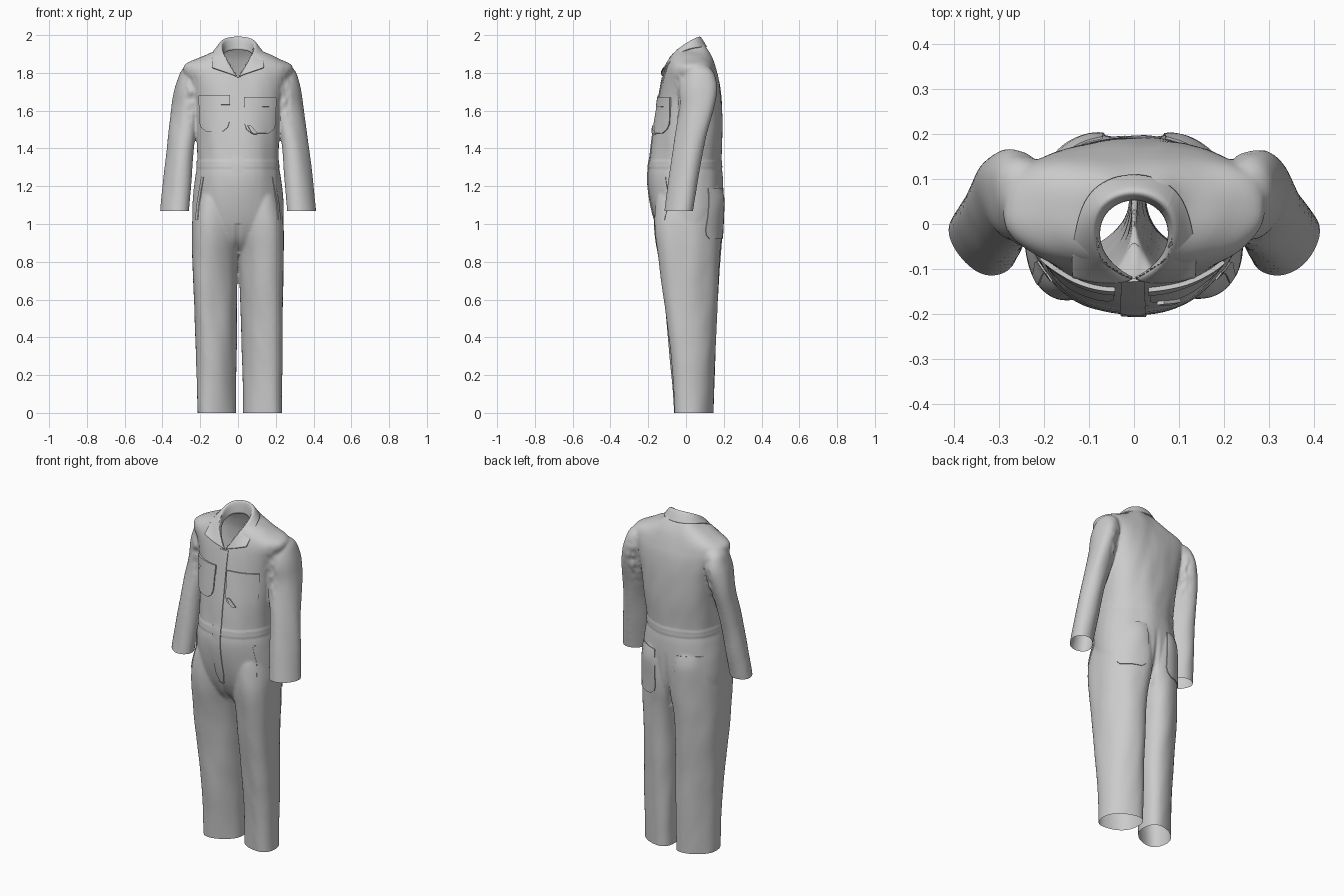
import bpy, bmesh, math
from mathutils import Vector, noise
from mathutils.bvhtree import BVHTree

if "Cube" in bpy.data.objects:
    bpy.data.objects.remove(bpy.data.objects["Cube"])


def link(name, bm, angle=40):
    me = bpy.data.meshes.new(name)
    bm.to_mesh(me)
    ob = bpy.data.objects.new(name, me)
    bpy.context.collection.objects.link(ob)
    bpy.ops.object.select_all(action='DESELECT')
    ob.select_set(True)
    bpy.context.view_layer.objects.active = ob
    bpy.ops.object.shade_smooth_by_angle(angle=math.radians(angle))
    return ob


def spline(rows, steps=5):
    """Catmull-Rom through tuples of any length."""
    out = []
    for i in range(len(rows) - 1):
        p0, p1, p2, p3 = rows[max(i - 1, 0)], rows[i], rows[i + 1], rows[min(i + 2, len(rows) - 1)]
        for s in range(steps):
            t = s / steps
            out.append([.5 * (2*b + (c - a)*t + (2*a - 5*b + 4*c - d)*t*t + (3*b - a - 3*c + d)*t**3)
                        for a, b, c, d in zip(p0, p1, p2, p3)])
    return out + [list(rows[-1])]


def loft(bm, rows, power, side=1, shear=0, n=48):
    """Closed solid from rows of (z, x0, x1, y0, y1) superellipse sections.
    power(z, back) sets squareness; shear twists the long axis outward."""
    rings = []
    for z, x0, x1, y0, y1 in spline(rows):
        ring = []
        hx, hy = (x1 - x0)/2, (y1 - y0)/2
        keep = hy / math.hypot(hy, shear*hx)
        for k in range(n):
            c, s = math.cos(2*math.pi*k/n), math.sin(2*math.pi*k/n)
            e = 2 / power(z, s > 0)
            ux = math.copysign(abs(c)**e, c) * hx
            uy = math.copysign(abs(s)**e, s) * hy
            ring.append(bm.verts.new((side*((x0 + x1)/2 + ux), (y0 + y1)/2 + (uy + shear*ux)*keep, z)))
        rings.append(ring)
    for a, b in zip(rings, rings[1:]):
        for k in range(n):
            bm.faces.new((a[k], a[(k+1) % n], b[(k+1) % n], b[k]))
    bm.faces.new(rings[0][::-1])
    bm.faces.new(rings[-1])


# Rough solids: torso, legs, sleeves
torso = [(.84, .1, -.03, .06), (.9, .2, -.105, .13), (.97, .23, -.145, .172), (1.05, .238, -.17, .19),
         (1.15, .233, -.189, .197), (1.25, .222, -.197, .192), (1.33, .212, -.188, .184),
         (1.5, .222, -.17, .19), (1.65, .235, -.147, .187), (1.75, .262, -.128, .176),
         (1.81, .287, -.112, .16), (1.845, .275, -.1, .148), (1.88, .2, -.09, .134),
         (1.92, .115, -.07, .112), (1.96, .07, -.04, .085)]
leg = [(-.03, .02, .22, -.058, .14), (.2, .018, .222, -.072, .146), (.5, .012, .232, -.102, .158),
       (.8, .004, .242, -.14, .175), (.95, -.02, .242, -.158, .188), (1.05, -.02, .234, -.16, .194),
       (1.15, .01, .21, -.15, .195), (1.22, .04, .17, -.12, .165)]
sleeve = [(1.03, .264, .416, -.12, .028), (1.2, .25, .398, -.096, .056), (1.4, .235, .375, -.068, .094),
          (1.6, .2, .352, -.04, .144), (1.7, .185, .336, -.044, .162), (1.76, .175, .32, -.037, .158),
          (1.81, .165, .3, -.018, .138), (1.835, .165, .27, .01, .11)]
bm = bmesh.new()
loft(bm, [(z, -w, w, a, b) for z, w, a, b in torso],
     lambda z, back: 2.1 + back*max(0, min(.8, (z - 1.3)*2)))
for side in (1, -1):
    loft(bm, leg, lambda z, back: 2.25, side, -.3)
    loft(bm, sleeve, lambda z, back: 1.8 + max(0, min(.3, z - 1.3)), side, .35)
bmesh.ops.recalc_face_normals(bm, faces=bm.faces)
for v in bm.verts:
    v.co.x += .01 * max(0, 1 - v.co.z/.86)
rough = link("rough_body", bm)
m = rough.modifiers.new("fuse", 'REMESH')
m.mode, m.voxel_size = 'VOXEL', .008
m = rough.modifiers.new("soften", 'SMOOTH')
m.factor, m.iterations = .5, 7

# Fused cloth shell with waistband and folds
bm = bmesh.new()
bm.from_object(rough, bpy.context.evaluated_depsgraph_get())
bpy.data.objects.remove(rough)
bm.normal_update()
moves = []
for v in bm.verts:
    x, y, z = v.co
    d = .002 + .006 * noise.noise(Vector((x*9, y*9, z*2.2)))
    d += .0025 * noise.noise(Vector((x*14 + z*4, y*10, z*5 + 5)))
    if abs(x) < .232 and 1.295 < z < 1.335:
        d += .003
    arm = max(0, 1 - abs(abs(x) - .25)/.04) * max(0, 1 - abs(z - 1.66)/.18)
    d += arm * (.012 * noise.noise(Vector((x*40, y*40, z*25))) - .004)
    # cleft down the seat and below the fly
    if abs(x) < .02 and .85 < z < 1.2:
        d -= (.012 if y > 0 else .008 * (z < 1)) * (1 - abs(x)/.02) * min(1, (1.2 - z)*6)
    moves.append(v.normal * d)
for v, d in zip(bm.verts, moves):
    v.co += d
bmesh.ops.recalc_face_normals(bm, faces=bm.faces)
tree = BVHTree.FromBMesh(bm)


def cut(height, test):
    verts = {v for v in bm.verts if test(v.co)}
    edges = [e for e in bm.edges if all(v in verts for v in e.verts)]
    faces = [f for f in bm.faces if all(v in verts for v in f.verts)]
    bmesh.ops.bisect_plane(bm, geom=list(verts) + edges + faces, plane_co=(0, 0, height),
                           plane_no=(0, 0, 1), clear_inner=True)


# Open hems, cuffs and neckline
cut(0, lambda c: c.z < .1)
cut(1.07, lambda c: abs(c.x) > .253 and 1.0 < c.z < 1.15)


def in_neck(c):
    hole = (c.x/.086)**2 + ((c.y + .01)/.085)**2 < 1 and c.z > 1.78
    vee = c.y < -.05 and c.z > 1.775 and abs(c.x) < (c.z - 1.775)*.6
    return hole or vee


bmesh.ops.delete(bm, geom=[f for f in bm.faces if in_neck(f.calc_center_median())], context='FACES')
link("coverall_body", bm, 60)


def patch(name, rows, thick, front=True, cols=14, per=5):
    """Raised cloth patch from rows of (z, left, right), draped on the body."""
    rows = [[p[k] + (q[k] - p[k])*s/per for k in range(3)]
            for p, q in zip(rows, rows[1:]) for s in range(per)] + [list(rows[-1])]
    rows = [rows[0]] + rows + [rows[-1]]
    us = [0] + [k/cols for k in range(cols + 1)] + [1]
    sy = -1 if front else 1
    pm = bmesh.new()
    grid = []
    for i, (z, a, b) in enumerate(rows):
        line = []
        for j, u in enumerate(us):
            x = a + (b - a)*u
            hit, normal = tree.ray_cast(Vector((x, sy, z)), Vector((0, -sy, 0)))[:2]
            edge = i in (0, len(rows) - 1) or j in (0, len(us) - 1)
            line.append(pm.verts.new(hit + normal*(-.002 if edge else thick)))
        grid.append(line)
    for p, q in zip(grid, grid[1:]):
        for j in range(len(us) - 1):
            pm.faces.new((p[j], p[j+1], q[j+1], q[j]))
    bmesh.ops.recalc_face_normals(pm, faces=pm.faces)
    link(name, pm, 45)


# Fly front
patch("button_placket", [(1.775, -.028, .022), (1.5, -.03, .025), (1.3, -.03, .025),
                         (1.06, -.02, .03), (1.0, 0, .02)], .005, cols=6, per=12)

# Chest pockets with flaps
patch("chest_pocket_right", [(1.67, -.2, -.045), (1.54, -.2, -.045), (1.51, -.19, -.055),
                             (1.49, -.165, -.08)], .007)
patch("chest_pocket_left", [(1.66, .035, .195), (1.53, .035, .195), (1.5, .045, .185),
                            (1.48, .07, .16)], .007)
patch("chest_flap_right", [(1.68, -.202, -.042), (1.63, -.202, -.042)], .01, per=3)
patch("chest_flap_left", [(1.67, .032, .196), (1.62, .032, .196)], .01, per=3)
patch("pocket_tab", [(1.52, .05, .065), (1.49, .065, .09), (1.475, .08, .1)], .015, cols=4)

# Hip pockets behind, slanted pocket welts in front
for side, word in ((1, "left"), (-1, "right")):
    def span(z, a, b):
        return (z, *sorted((side*a, side*b)))
    patch("back_pocket_" + word, [span(1.19, .07, .195), span(.97, .065, .215), span(.94, .075, .212),
                                  span(.92, .1, .2)], .005, False)
    patch("side_welt_" + word, [span(1.25, .18, .192), span(1.1, .205, .217), span(1.02, .212, .223)],
          .004, cols=3)

# Turned-down collar: neck seam, fold line, outer edge
seam = [(.005, -.118, 1.775), (.045, -.098, 1.83), (.084, -.045, 1.88), (.075, .03, 1.915), (0, .068, 1.925)]
fold = [(.012, -.128, 1.785), (.05, -.108, 1.86), (.09, -.045, 1.935), (.083, .04, 1.995), (0, .076, 2.008)]
outer = [(.137, -.118, 1.828), (.138, -.07, 1.872), (.128, -.005, 1.925), (.1, .083, 1.938), (0, .12, 1.936)]
mid = [tuple((p + q)/2 + o for p, q, o in zip(a, b, (.002, 0, .006))) for a, b in zip(fold, outer)]
mid[0] = (.075, -.132, 1.806)
mid[-1] = (0, *mid[-1][1:])
bm = bmesh.new()
grid = [[bm.verts.new(p) for p in row] for row in (seam, fold, mid, outer)]
for a, b in zip(grid, grid[1:]):
    for k in range(4):
        bm.faces.new((a[k], a[k+1], b[k+1], b[k]))
bmesh.ops.recalc_face_normals(bm, faces=bm.faces)
collar = link("collar", bm, 50)
m = collar.modifiers.new("mirror", 'MIRROR')
m = collar.modifiers.new("round", 'SUBSURF')
m.levels = m.render_levels = 3
m.boundary_smooth = 'PRESERVE_CORNERS'
m = collar.modifiers.new("cloth", 'SOLIDIFY')
m.thickness, m.offset = .006, 0
